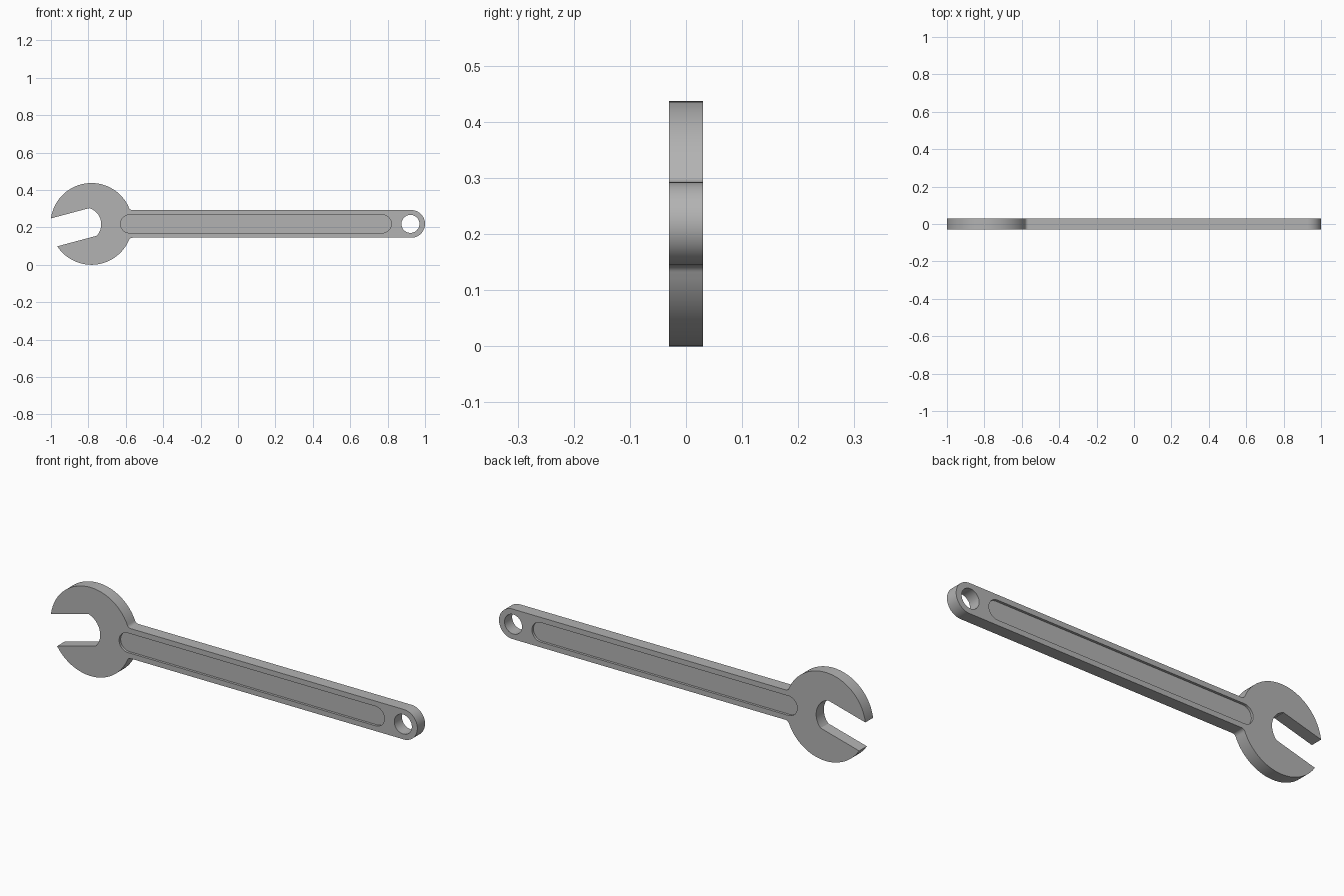
import bpy, bmesh
from math import sin, cos, asin, sqrt, radians, degrees
from mathutils import Vector

cube = bpy.data.objects.get("Cube")
if cube:
    bpy.data.objects.remove(cube, do_unlink=True)

MID = 0.2185          # height of the centre line
HALF = 0.03           # half thickness
HEAD = Vector((-0.7836, MID))
HEAD_R = 0.2185
GRIP_R = 0.074        # half height of the handle
END_X = 0.926         # centre of the rounded handle end
FILLET = 0.02
TILT = 15             # jaw opening angle in degrees
SLOT_HALF, SLOT_SHIFT, SLOT_R = 0.0765, 0.008, 0.09

steel = bpy.data.materials.new("steel grey")
steel.use_nodes = True
colour = (0.45, 0.45, 0.45, 1)
steel.diffuse_color = colour
steel.node_tree.nodes["Principled BSDF"].inputs["Base Color"].default_value = colour


def arc(centre, radius, start, end, steps):
    """Points on an arc, angles in degrees."""
    angles = [radians(start + (end - start) * i / steps) for i in range(steps + 1)]
    return [Vector((centre[0] + radius * cos(a), centre[1] + radius * sin(a))) for a in angles]


def prism(name, outline, y0, y1):
    """Extrude an x-z outline from y0 to y1."""
    bm = bmesh.new()
    face = bm.faces.new([bm.verts.new((p.x, y0, p.y)) for p in outline])
    side = bmesh.ops.extrude_face_region(bm, geom=[face])
    moved = [v for v in side["geom"] if isinstance(v, bmesh.types.BMVert)]
    bmesh.ops.translate(bm, verts=moved, vec=(0, y1 - y0, 0))
    bmesh.ops.recalc_face_normals(bm, faces=bm.faces)
    mesh = bpy.data.meshes.new(name)
    bm.to_mesh(mesh)
    bm.free()
    mesh.materials.append(steel)
    obj = bpy.data.objects.new(name, mesh)
    bpy.context.collection.objects.link(obj)
    return obj


# Open-ended head, jaw slot, fillets and handle in one outline
reach = HEAD_R + FILLET
neck = degrees(asin((GRIP_R + FILLET) / reach))
neck_x = HEAD.x + reach * cos(radians(neck))
upper_tip = 180 + TILT - degrees(asin((SLOT_HALF + SLOT_SHIFT) / HEAD_R))
lower_tip = 180 + TILT + degrees(asin((SLOT_HALF - SLOT_SHIFT) / HEAD_R))
slot_end = degrees(asin(SLOT_HALF / SLOT_R))
t = radians(TILT)
slot_centre = HEAD + Vector((-0.037 * cos(t) - SLOT_SHIFT * sin(t),
                             -0.037 * sin(t) + SLOT_SHIFT * cos(t)))
outline = arc(HEAD, HEAD_R, neck, upper_tip, 48)
outline += arc(slot_centre, SLOT_R, TILT + slot_end, TILT - slot_end, 24)
outline += arc(HEAD, HEAD_R, lower_tip, 360 - neck, 40)
outline += arc((neck_x, MID - GRIP_R - FILLET), FILLET, 180 - neck, 90, 8)[1:]
outline += arc((END_X, MID), GRIP_R, -90, 90, 32)
outline += arc((neck_x, MID + GRIP_R + FILLET), FILLET, -90, -180 + neck, 8)[:-1]
wrench = prism("wrench_body", outline, -HALF, HALF)

# Hanging hole and a shallow rounded groove on each face
groove_r, depth = 0.048, 0.012
groove = arc((0.772, MID), groove_r, -90, 90, 24) + arc((-0.58, MID), groove_r, 90, 270, 24)
cutters = [prism("hanging_hole_cutter", arc((0.922, MID), 0.048, 0, 360, 48)[:-1], -0.1, 0.1)]
for side, name in ((-1, "front_groove_cutter"), (1, "back_groove_cutter")):
    cutters.append(prism(name, groove, side * (HALF - depth), side * 0.1))

bpy.context.view_layer.objects.active = wrench
for cutter in cutters:
    cutter.hide_render = True
    mod = wrench.modifiers.new(cutter.name, "BOOLEAN")
    mod.operation, mod.solver, mod.object = "DIFFERENCE", "EXACT", cutter
    bpy.ops.object.modifier_apply(modifier=mod.name)
    bpy.data.objects.remove(cutter, do_unlink=True)

# Smooth the curved walls, keep the rims crisp
bpy.ops.object.select_all(action="DESELECT")
wrench.select_set(True)
bpy.ops.object.shade_smooth_by_angle(angle=radians(30))
